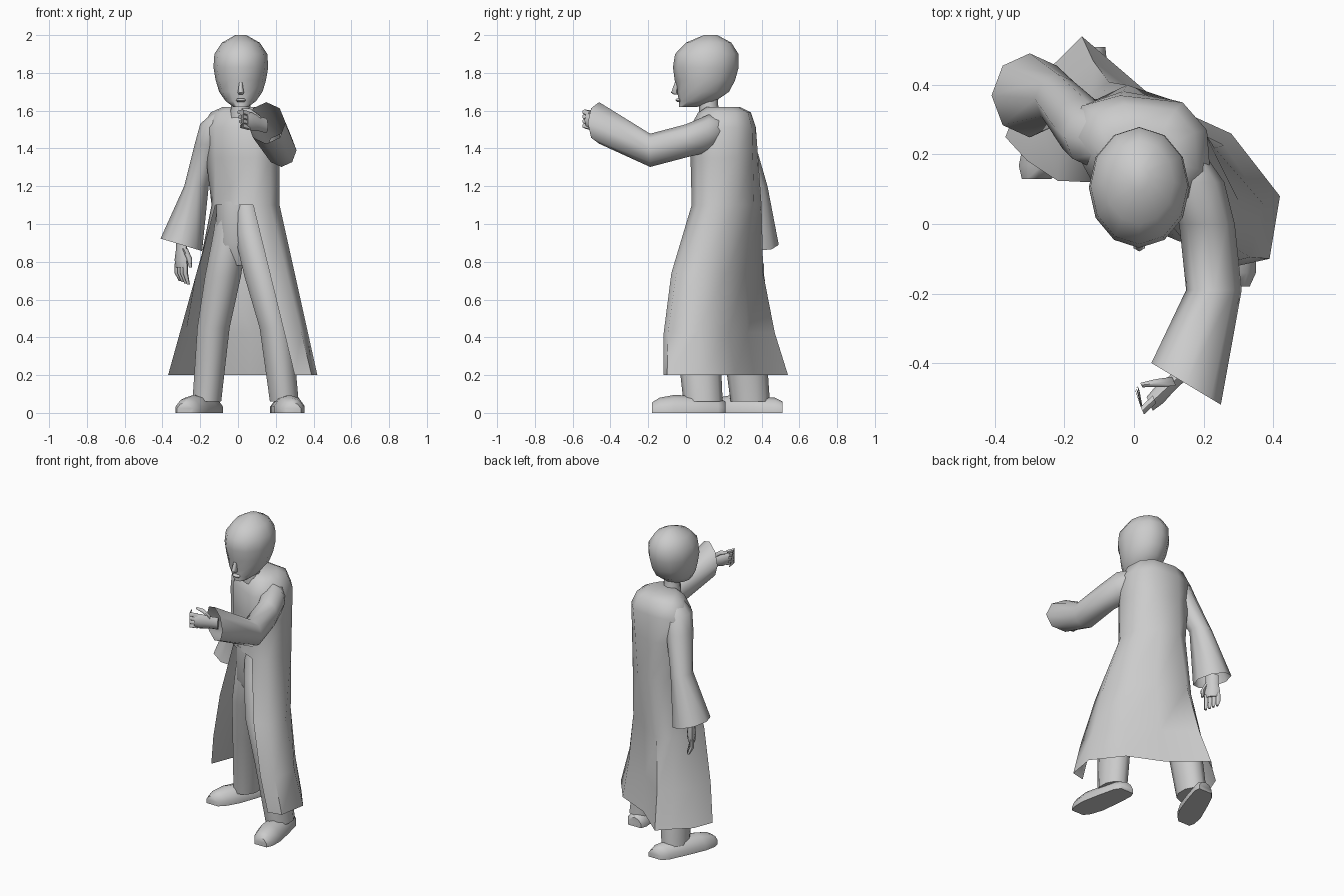
import bpy
import bmesh
from math import sin, cos, pi
from mathutils import Vector

X, Y, Z = Vector((1, 0, 0)), Vector((0, 1, 0)), Vector((0, 0, 1))

cube = bpy.data.objects.get("Cube")
if cube:
    bpy.data.objects.remove(cube, do_unlink=True)

grey = bpy.data.materials.new("plain grey")
grey.use_nodes = True
grey.diffuse_color = (.6, .6, .6, 1)
grey.node_tree.nodes["Principled BSDF"].inputs["Base Color"].default_value = grey.diffuse_color
parts = []


def finish(name, bm):
    """Turn a bmesh into a named object with the shared material."""
    bmesh.ops.recalc_face_normals(bm, faces=bm.faces)
    mesh = bpy.data.meshes.new(name)
    bm.to_mesh(mesh)
    bm.free()
    mesh.materials.append(grey)
    part = bpy.data.objects.new(name, mesh)
    bpy.context.collection.objects.link(part)
    parts.append(part)


def bridge(bm, low, high, closed=True):
    """Join two rows of vertices with quads."""
    count = len(low)
    for i in range(count if closed else count - 1):
        j = (i + 1) % count
        bm.faces.new((low[i], low[j], high[j], high[i]))


def loft(name, centres, radii, u=X, v=Y, sides=8, aspect=1, slant=None, shape=None):
    """Skin elliptical rings spanned by u and v; a slant tilts the last ring and leaves it open."""
    bm = bmesh.new()
    loops = []
    for centre, radius in zip(centres, radii):
        last = len(loops) == len(radii) - 1
        u_axis = u + slant if slant and last else u
        loop = []
        for i in range(sides):
            angle = 2 * pi * i / sides - pi / 2
            point = Vector(centre) + radius * (cos(angle) * u_axis + aspect * sin(angle) * v)
            if shape:
                shape(point, i)
            loop.append(bm.verts.new(point))
        loops.append(loop)
    for low, high in zip(loops, loops[1:]):
        bridge(bm, low, high)
    bm.faces.new(loops[0])
    if not slant:
        bm.faces.new(loops[-1])
    finish(name, bm)


# Long coat outlines, from the left front edge around the back to the right front edge
hem = [(.3, -.12), (.39, -.1), (.42, .08), (.28, .26), (.06, .36),
       (-.15, .54), (-.22, .47), (-.32, .38), (-.37, .25)]
waist = [(.08, .03), (.17, .06), (.22, .14), (.2, .27), (.1, .36),
         (-.02, .4), (-.1, .36), (-.14, .25), (-.12, .12)]
shoulder = [(.09, .02), (.17, .06), (.22, .14), (.21, .27), (.14, .35),
            (-.04, .37), (-.15, .34), (-.19, .25), (-.12, .12)]


def blend(start, end, t, sway=0):
    shift = sway * sin(pi * t) * Y.xy
    return [Vector(a).lerp(b, t) - shift for a, b in zip(start, end)]


def shrink(outline, middle, factor):
    return [Vector(middle).lerp(p, factor) for p in outline]


def build_coat():
    """The skirt is open at the front; everything above the waist is closed."""
    skirt = [(.2 + .9 * t, blend(hem, waist, t, .05)) for t in (0, .25, .6, 1)]
    chest = [(1.35, blend(waist, shoulder, .6)), (1.51, shoulder),
             (1.59, shrink(shoulder, (.03, .24), .8)),
             (1.62, shrink(shoulder, (.03, .2), .5))]
    bm = bmesh.new()
    rows = [[bm.verts.new((*p, z)) for p in outline] for z, outline in skirt + chest]
    for k, (low, high) in enumerate(zip(rows, rows[1:])):
        bridge(bm, low, high, closed=k >= len(skirt) - 1)
    bm.faces.new(rows[-1])
    finish("long_coat", bm)


build_coat()

# Hips and trousers
loft("hips", [(0, .2, .78), (0, .19, .9), (0, .19, 1.12)], (.07, .12, .12), sides=10)
leg_levels = (.06, .45, .72, .95, 1.12)
leg_radii = (.08, .09, .1, .095, .08)
for side, line in (("left", [(.245, .09), (.2, .06), (.13, .08), (.07, .14), (.04, .17)]),
                   ("right", [(-.165, .34), (-.13, .3), (-.08, .24), (-.04, .21), (-.03, .21)])):
    loft(side + "_leg", [(*p, z) for p, z in zip(line, leg_levels)], leg_radii,
         sides=10, aspect=1.3)


# Shoes with flat soles
def flatten_sole(point, index):
    point.z = max(point.z, 0)


for side, heel, toe in (("left", (.23, .21, .01), (.29, -.18, .01)),
                        ("right", (-.13, .51, .01), (-.28, .13, .01))):
    steps = (0, .1, .4, .7, .9, 1)
    loft(side + "_shoe", [Vector(heel).lerp(toe, t) for t in steps],
         (.05, .07, .08, .085, .07, .045), v=Z, sides=10, shape=flatten_sole)

# Sleeves with wide open cuffs
loft("right_sleeve", [(-.07, .24, 1.6), (-.12, .25, 1.53), (-.15, .28, 1.42),
                      (-.22, .36, 1.2), (-.3, .37, .89)],
     (.05, .08, .08, .065, .11), aspect=1.1, slant=-.3 * Z)
loft("left_sleeve", [(.13, .22, 1.5), (.17, .12, 1.48), (.21, 0, 1.44),
                     (.23, -.19, 1.39), (.15, -.46, 1.535)],
     (.06, .09, .08, .08, .1), v=Z, aspect=1.1, slant=-.6 * Y)


def hand(side, wrist, along, across, palm, reach, curl):
    """A palm, four curling fingers and a thumb; the thumb sits opposite to across."""
    def at(length, width=0, depth=0):
        return Vector(wrist) + length * along + width * across + depth * palm

    loft(side + "_palm", [at(0), at(.06), at(.11), at(.15)],
         (.022, .022, .027, .022), palm, across, aspect=1.8)
    for i in range(4):
        width = .024 * i - .036
        loft(f"{side}_finger_{i + 1}",
             [at(.13, width), at(.18, width), at(reach - .006 * i, width, curl)],
             (.014, .014, .008), palm, across, sides=6)
    loft(side + "_thumb", [at(.05, -.03), at(.1, -.055, curl / 2), at(.15, -.055, curl)],
         (.016, .015, .008), palm, across, sides=6)


# Right hand hangs open, left hand is raised with curled fingers
hand("right", (-.3, .37, .92), -Z, Vector((-.6, .8, 0)), Vector((.8, .6, 0)), .24, .02)
hand("left", (.15, -.42, 1.52), Vector((-.7, -.65, .2)), -Z, Vector((-.4, .9, 0)), .18, .06)


# Neck, and a head with shallow eye sockets
def press_sockets(point, index):
    if index in (1, 11) and 1.75 < point.z < 1.8:
        point.y += .015


loft("neck", [(.015, .13, 1.56), (.015, .12, 1.63), (.015, .12, 1.7)], (.06, .05, .05))
head_line = [(.01, 1.62), (.06, 1.65), (.09, 1.7), (.1, 1.76), (.105, 1.83),
             (.11, 1.9), (.12, 1.96), (.13, 2)]
loft("head", [(.015, y, z) for y, z in head_line],
     (.04, .08, .115, .133, .145, .14, .1, .03), sides=12, aspect=1.2, shape=press_sockets)
loft("nose", [(.015, -.05, 1.685), (.015, -.06, 1.695), (.015, -.05, 1.75)],
     (.013, .019, .009), sides=6)
loft("lips", [(.015, -.035, 1.645), (.015, -.042, 1.655), (.015, -.04, 1.665)],
     (.02, .03, .02), sides=6, aspect=.5)

# Smooth shading with crisp sharp edges
bpy.ops.object.select_all(action="DESELECT")
for part in parts:
    part.select_set(True)
bpy.context.view_layer.objects.active = parts[0]
bpy.ops.object.shade_smooth_by_angle(angle=pi / 3)
